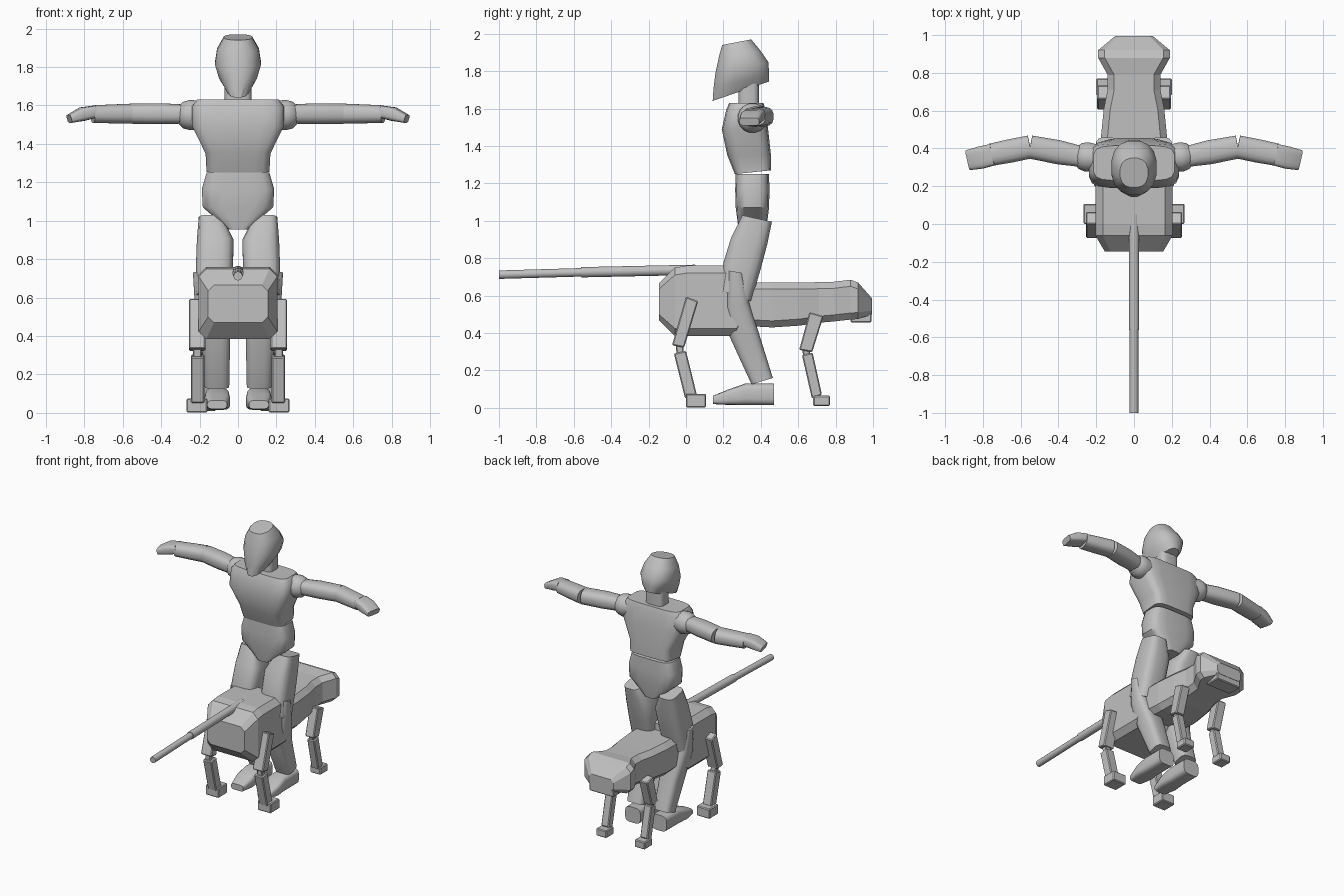
import bpy, bmesh, math
from mathutils import Vector

grey = bpy.data.materials.new("plain_grey")
grey.diffuse_color = (0.53, 0.53, 0.53, 1)


def skin(name, rings, smooth=None):
    """Bridge equal-length point loops and cap both ends."""
    bm = bmesh.new()
    loops = [[bm.verts.new(p) for p in r] for r in rings]
    n = len(loops[0])
    for a, b in zip(loops, loops[1:]):
        for i in range(n):
            j = (i + 1) % n
            bm.faces.new((a[i], a[j], b[j], b[i]))
    bm.faces.new(loops[0])
    bm.faces.new(loops[-1])
    bmesh.ops.recalc_face_normals(bm, faces=bm.faces)
    me = bpy.data.meshes.new(name)
    bm.to_mesh(me)
    bm.free()
    me.materials.append(grey)
    ob = bpy.data.objects.new(name, me)
    bpy.context.collection.objects.link(ob)
    if smooth:
        bpy.ops.object.select_all(action='DESELECT')
        ob.select_set(True)
        bpy.context.view_layer.objects.active = ob
        bpy.ops.object.shade_smooth_by_angle(angle=math.radians(smooth))
    return ob


def rounded(c, u, v, p, n=16):
    """Superellipse loop around c with half axes u and v."""
    pts = []
    for i in range(n):
        a = 2 * math.pi * (i + 0.5) / n
        f = lambda t: math.copysign(abs(t) ** (2 / p), t)
        pts.append(c + u * f(math.cos(a)) + v * f(math.sin(a)))
    return pts


def body_part(name, rings, p=3, side=1, smooth=40):
    """Rings: x left, x right, front y, front z, back y, back z."""
    loops = []
    for x0, x1, yf, zf, yb, zb in rings:
        c = Vector((side * (x0 + x1) / 2, (yf + yb) / 2, (zf + zb) / 2))
        u = Vector(((x1 - x0) / 2, 0, 0))
        v = Vector((0, (yb - yf) / 2, (zb - zf) / 2))
        loops.append(rounded(c, u, v, p))
    return skin(name, loops, smooth)


def tube(name, stations, p=2, n=16, smooth=40):
    """Limb along stations: centre, half width, half height."""
    cs = [Vector(s[0]) for s in stations]
    d = (cs[-1] - cs[0]).normalized()
    side = d.cross(Vector((0, 0, 1))).normalized()
    up = side.cross(d)
    return skin(name, [rounded(c, side * s[1], up * s[2], p, n)
                       for c, s in zip(cs, stations)], smooth)


def hull(name, stations):
    """Chamfered boxes along y: y, half width, low z, high z, chamfer."""
    rings = []
    for y, w, lo, hi, c in stations:
        rings.append([(w - c, y, lo), (w, y, lo + c), (w, y, hi - c), (w - c, y, hi),
                      (c - w, y, hi), (-w, y, hi - c), (-w, y, lo + c), (c - w, y, lo)])
    return skin(name, rings)


def slab(name, x0, x1, top, bottom):
    """Leg bar between a top and a bottom edge: y0, z0, y1, z1."""
    def ring(e):
        y0, z0, y1, z1 = e
        return [(x0, y0, z0), (x1, y0, z0), (x1, y1, z1), (x0, y1, z1)]
    ob = skin(name, [ring(top), ring(bottom)])
    bev = ob.modifiers.new("edge", 'BEVEL')
    bev.width = 0.006
    return ob


# Head, neck and torso
body_part("head", [
    (-.062, .062, .14, 1.64, .445, 1.745),
    (-.10, .10, .145, 1.71, .447, 1.79),
    (-.122, .122, .155, 1.79, .442, 1.85),
    (-.11, .11, .175, 1.88, .40, 1.91),
    (-.075, .075, .192, 1.94, .35, 1.97)], 2.4, smooth=35)
body_part("neck", [(-.07, .07, .28, 1.60, .39, 1.60), (-.07, .07, .28, 1.75, .39, 1.75)], 4)
body_part("chest", [
    (-.165, .165, .26, 1.25, .455, 1.27),
    (-.17, .17, .22, 1.35, .455, 1.35),
    (-.24, .24, .19, 1.49, .44, 1.49),
    (-.24, .24, .215, 1.595, .425, 1.60),
    (-.215, .215, .23, 1.63, .415, 1.63)], 5)
body_part("abdomen", [
    (-.05, .05, .28, .955, .43, .955),
    (-.185, .185, .265, 1.07, .445, 1.07),
    (-.19, .19, .262, 1.165, .447, 1.165),
    (-.165, .165, .265, 1.25, .445, 1.25)], 4)

# Rider limbs on both sides
for s, tag in ((1, "left"), (-1, "right")):
    body_part("thigh_" + tag, [
        (.08, .205, .30, 1.03, .46, .995),
        (.022, .215, .24, .91, .437, .88),
        (.025, .22, .20, .78, .40, .74),
        (.035, .22, .18, .63, .35, .57)], 3.5, s)
    body_part("shin_" + tag, [
        (.06, .235, .225, .735, .305, .72),
        (.045, .225, .21, .54, .34, .56),
        (.04, .19, .23, .385, .40, .37),
        (.045, .175, .35, .125, .465, .16)], 3.5, s)
    # Foot runs from heel to toe
    foot = [(.47, .125, .015, .13), (.315, .125, .015, .13), (.23, .135, .015, .10),
            (.145, .10, .02, .065)]
    skin("foot_" + tag, [rounded(Vector((s * .108, y, (lo + hi) / 2)), Vector((w / 2, 0, 0)),
                                 Vector((0, 0, (hi - lo) / 2)), 4) for y, w, lo, hi in foot], 40)
    tube("shoulder_" + tag, [((s * .19, .35, 1.55), .07, .075), ((s * .25, .355, 1.55), .08, .08),
                             ((s * .285, .36, 1.55), .07, .07), ((s * .31, .365, 1.55), .045, .045)])
    tube("upper_arm_" + tag, [((s * .27, .355, 1.555), .055, .05), ((s * .40, .38, 1.557), .065, .055),
                              ((s * .55, .408, 1.557), .062, .053)], 2.6)
    tube("forearm_" + tag, [((s * .55, .408, 1.557), .062, .053), ((s * .65, .388, 1.556), .063, .05),
                            ((s * .755, .367, 1.555), .06, .046)], 2.6)
    tube("hand_" + tag, [((s * .745, .368, 1.568), .058, .032), ((s * .81, .352, 1.555), .06, .036),
                         ((s * .878, .338, 1.53), .054, .022)], 4)

# Four-legged mount body
hull("mount_front_body", [
    (-.145, .155, .47, .665, .03), (-.06, .205, .385, .75, .04),
    (.0, .205, .385, .76, .04), (.27, .205, .385, .76, .04), (.32, .19, .45, .72, .04)])
hull("mount_rear_body", [
    (.28, .175, .44, .67, .035), (.46, .175, .43, .67, .035), (.61, .16, .44, .67, .035),
    (.71, .14, .455, .672, .035), (.79, .14, .462, .674, .035), (.88, .19, .472, .685, .035),
    (.92, .19, .475, .67, .035), (.995, .10, .50, .585, .02)])
slab("mount_tail_block", -.10, .10, (.88, .55, .993, .55), (.88, .457, .993, .457))

# Mount legs: bars with a small knee pin, and block hooves
for s, tag in ((1, "left"), (-1, "right")):
    slab("front_upper_leg_" + tag, s * .17, s * .255, (0, .595, .065, .57), (-.075, .335, -.01, .322))
    slab("front_knee_" + tag, s * .19, s * .235, (-.055, .335, -.015, .335), (-.05, .28, -.01, .28))
    slab("front_lower_leg_" + tag, s * .175, s * .245, (-.065, .29, 0, .305), (-.005, .05, .058, .07))
    slab("front_hoof_" + tag, s * .16, s * .268, (0, .075, .107, .075), (0, .002, .107, .002))
    slab("rear_upper_leg_" + tag, s * .125, s * .195, (.66, .512, .735, .49), (.605, .31, .675, .298))
    slab("rear_knee_" + tag, s * .14, s * .18, (.62, .31, .66, .31), (.63, .27, .67, .27))
    slab("rear_lower_leg_" + tag, s * .13, s * .19, (.62, .283, .677, .295), (.673, .05, .727, .07))
    slab("rear_hoof_" + tag, s * .115, s * .20, (.68, .065, .77, .065), (.68, .01, .77, .01))

# Long two-piece pole
tube("pole_base", [((0, .05, .738), .028, .028), ((0, -.56, .725), .028, .028)])
tube("pole_tip", [((0, -.55, .725), .023, .023), ((0, -1, .712), .023, .023)])
